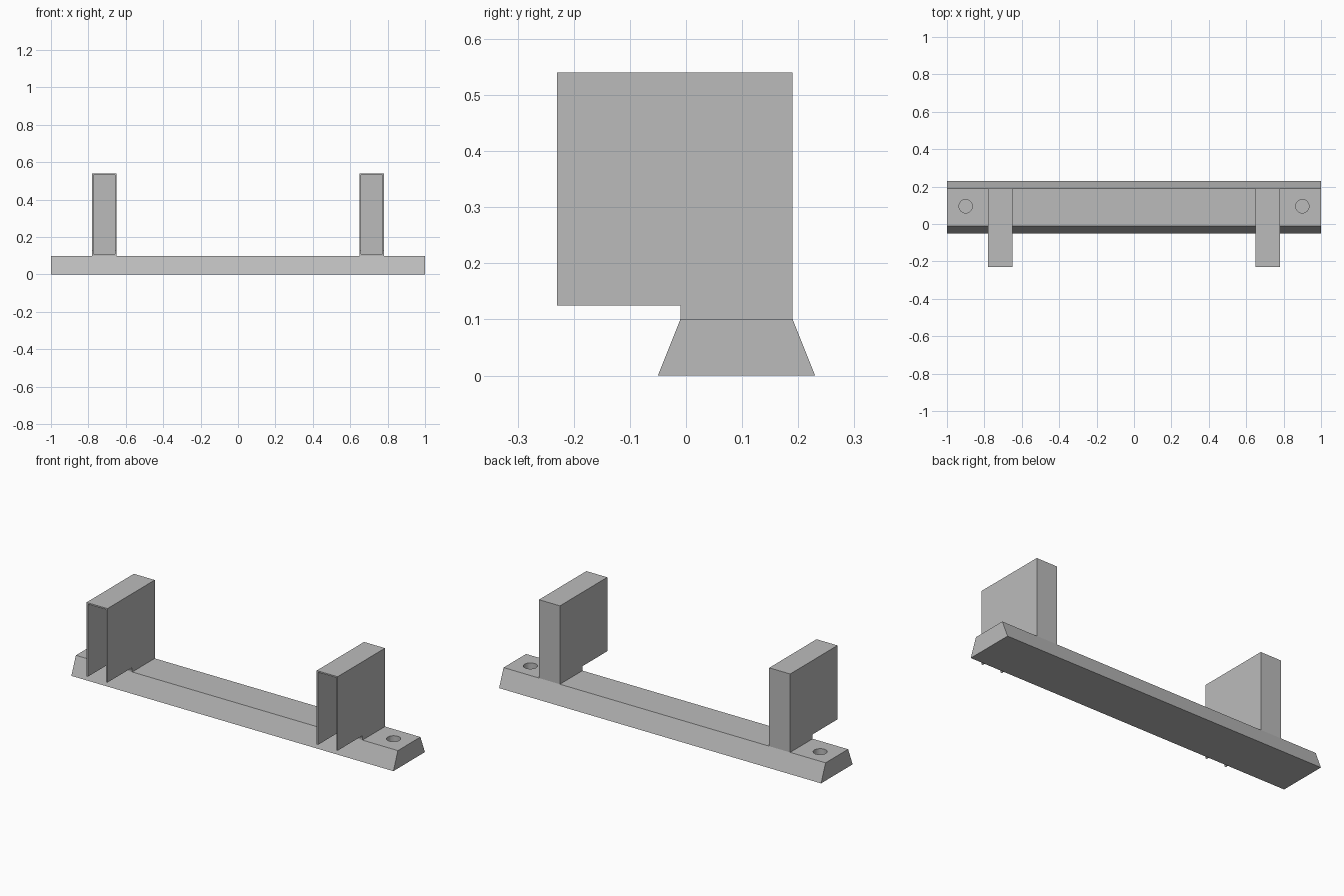
import bpy
import bmesh

cube = bpy.data.objects.get("Cube")
if cube:
    bpy.data.objects.remove(cube, do_unlink=True)

grey = bpy.data.materials.new("plain grey")
grey.use_nodes = True
grey.diffuse_color = (0.5, 0.5, 0.5, 1)
grey.node_tree.nodes["Principled BSDF"].inputs["Base Color"].default_value = (0.5, 0.5, 0.5, 1)


def prism(name, profile, x0, x1):
    """Extrude a (y, z) profile along x."""
    bm = bmesh.new()
    face = bm.faces.new([bm.verts.new((x0, y, z)) for y, z in profile])
    ext = bmesh.ops.extrude_face_region(bm, geom=[face])
    moved = [v for v in ext["geom"] if isinstance(v, bmesh.types.BMVert)]
    bmesh.ops.translate(bm, verts=moved, vec=(x1 - x0, 0, 0))
    bmesh.ops.recalc_face_normals(bm, faces=bm.faces)
    mesh = bpy.data.meshes.new(name)
    bm.to_mesh(mesh)
    bm.free()
    mesh.materials.append(grey)
    obj = bpy.data.objects.new(name, mesh)
    bpy.context.collection.objects.link(obj)
    return obj


def cut(obj, cutter):
    cutter.hide_render = True
    cutter.hide_set(True)
    cutter.display_type = "WIRE"
    mod = obj.modifiers.new("cut", "BOOLEAN")
    mod.operation = "DIFFERENCE"
    mod.solver = "EXACT"
    mod.object = cutter
    # Bake the cut, then drop the cutter
    bpy.context.view_layer.update()
    deps = bpy.context.evaluated_depsgraph_get()
    mesh = bpy.data.meshes.new_from_object(obj.evaluated_get(deps))
    obj.modifiers.clear()
    obj.data = mesh
    bpy.data.objects.remove(cutter, do_unlink=True)


# Base rail with sloping long sides
BASE_TOP = 0.1
base = prism("base_rail", [(-0.05, 0), (0.23, 0), (0.19, BASE_TOP), (-0.01, BASE_TOP)], -1, 1)

# Blind screw holes near both ends
for x in (-0.9, 0.9):
    bpy.ops.mesh.primitive_cylinder_add(vertices=32, radius=0.036, depth=0.16,
                                        location=(x, 0.095, BASE_TOP))
    cut(base, bpy.context.object)

# Hollow brackets, open at the front and underneath the overhang
WALL = 0.008
FRONT, BACK, TOP, STEP_Y, STEP_Z = -0.23, 0.19, 0.54, -0.01, 0.125
outline = [(FRONT, STEP_Z), (STEP_Y, STEP_Z), (STEP_Y, BASE_TOP),
           (BACK, BASE_TOP), (BACK, TOP), (FRONT, TOP)]
cavity = [(FRONT - 0.1, BASE_TOP + 0.01), (BACK - WALL, BASE_TOP + 0.01),
          (BACK - WALL, TOP - WALL), (FRONT - 0.1, TOP - WALL)]
for side, x0 in (("right", -0.78), ("left", 0.65)):
    x1 = x0 + 0.13
    bracket = prism(side + "_bracket", outline, x0, x1)
    cut(bracket, prism(side + "_cavity", cavity, x0 + WALL, x1 - WALL))
